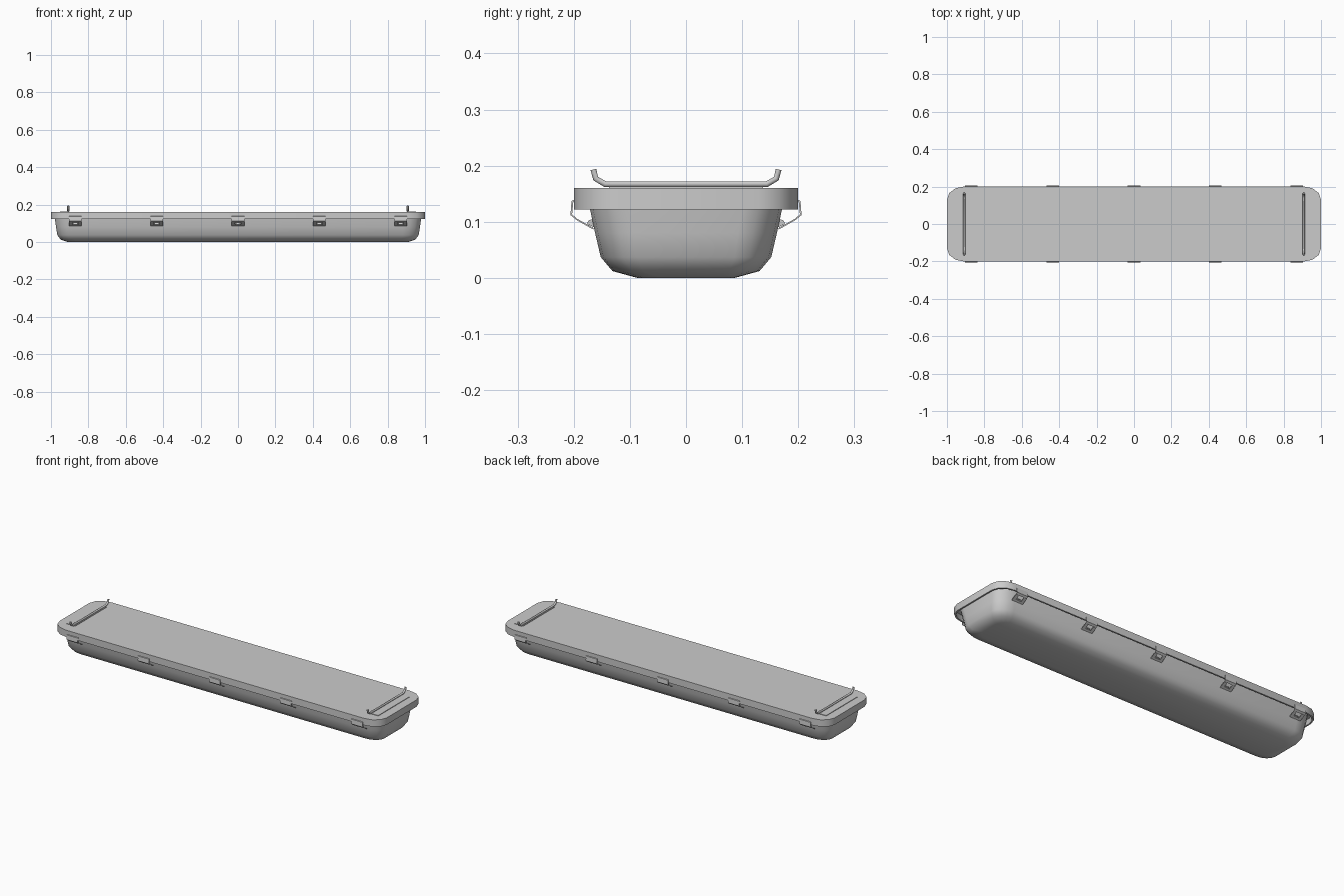
import bpy, bmesh, math

if "Cube" in bpy.data.objects:
    bpy.data.objects.remove(bpy.data.objects["Cube"])


def finish(name, bm, smooth=None):
    bmesh.ops.recalc_face_normals(bm, faces=bm.faces)
    me = bpy.data.meshes.new(name)
    bm.to_mesh(me)
    bm.free()
    ob = bpy.data.objects.new(name, me)
    bpy.context.collection.objects.link(ob)
    if smooth:
        bpy.ops.object.select_all(action='DESELECT')
        ob.select_set(True)
        bpy.context.view_layer.objects.active = ob
        bpy.ops.object.shade_smooth_by_angle(angle=math.radians(smooth))
    return ob


def mirror(ob, x=False, y=False):
    m = ob.modifiers.new("mirror", 'MIRROR')
    m.use_axis = (x, y, False)


def rounded_rect(hx, hy, z, rx, ry, seg):
    pts = []
    for q, (sx, sy) in enumerate(((1, 1), (-1, 1), (-1, -1), (1, -1))):
        for i in range(seg + 1):
            a = math.pi / 2 * (q + i / seg)
            pts.append((sx * (hx - rx) + rx * math.cos(a),
                        sy * (hy - ry) + ry * math.sin(a), z))
    return pts


def loft(name, rings, seg, smooth):
    bm = bmesh.new()
    loops = [[bm.verts.new(p) for p in rounded_rect(*r, seg)] for r in rings]
    n = len(loops[0])
    for a, b in zip(loops, loops[1:]):
        for i in range(n):
            j = (i + 1) % n
            bm.faces.new((a[i], a[j], b[j], b[i]))
    bm.faces.new(loops[0])
    bm.faces.new(loops[-1])
    return finish(name, bm, smooth)


def prism(bm, profile, x0, x1):
    """Extrude a (y, z) outline along x."""
    a = [bm.verts.new((x0, y, z)) for y, z in profile]
    b = [bm.verts.new((x1, y, z)) for y, z in profile]
    n = len(a)
    for i in range(n):
        j = (i + 1) % n
        bm.faces.new((a[i], a[j], b[j], b[i]))
    bm.faces.new(a)
    bm.faces.new(b)


# Housing: shallow lid, hollow underneath, with chamfer-like corners
loft("housing", [
    (0.992, 0.192, 0.152, 0.083, 0.063),
    (0.992, 0.192, 0.122, 0.083, 0.063),
    (1.0, 0.2, 0.122, 0.09, 0.07),
    (1.0, 0.2, 0.16, 0.09, 0.07)], 3, 35)

# Diffuser: tapered tray with softened bottom
loft("diffuser", [
    (0.983, 0.174, 0.152, 0.09, 0.07),
    (0.979, 0.171, 0.122, 0.09, 0.07),
    (0.973, 0.162, 0.08, 0.09, 0.07),
    (0.966, 0.152, 0.037, 0.085, 0.065),
    (0.948, 0.131, 0.012, 0.075, 0.055),
    (0.91, 0.087, 0.0, 0.05, 0.04)], 4, 50)

# Latches: outer plate, two slanted legs, cross bar, and catch on the diffuser
for k in range(5):
    x = (k - 2) * 0.435
    bm = bmesh.new()
    prism(bm, [(0.199, 0.139), (0.204, 0.137), (0.206, 0.112), (0.196, 0.104),
               (0.196, 0.107), (0.203, 0.113), (0.201, 0.134), (0.199, 0.136)],
          x - 0.034, x + 0.034)
    for s in (-1, 1):
        prism(bm, [(0.197, 0.107), (0.197, 0.104), (0.165, 0.086), (0.165, 0.089)],
              x + s * 0.016, x + s * 0.034)
    prism(bm, [(0.175, 0.095), (0.175, 0.092), (0.165, 0.086), (0.165, 0.089)],
          x - 0.02, x + 0.02)
    prism(bm, [(0.162, 0.105), (0.173, 0.103), (0.177, 0.097), (0.162, 0.089)],
          x - 0.012, x + 0.012)
    mirror(finish("latch", bm), y=True)

# Mounting brackets: low plate on the lid plus a bent rod with raised ends
bm = bmesh.new()
prism(bm, [(-0.137, 0.159), (0.137, 0.159), (0.137, 0.163), (-0.137, 0.163)], 0.9, 0.953)
mirror(finish("bracket_plate", bm), x=True)

half = [(0.165, 0.193), (0.161, 0.177), (0.144, 0.167)]
path = half + [(-y, z) for y, z in reversed(half)]
for s in (-1, 1):
    cu = bpy.data.curves.new("bracket_rod", 'CURVE')
    cu.dimensions = '3D'
    cu.bevel_depth = 0.006
    cu.bevel_resolution = 1
    cu.use_fill_caps = True
    sp = cu.splines.new('POLY')
    sp.points.add(len(path) - 1)
    for p, (y, z) in zip(sp.points, path):
        p.co = (s * 0.908, y, z, 1)
    bpy.context.collection.objects.link(bpy.data.objects.new("bracket_rod", cu))
